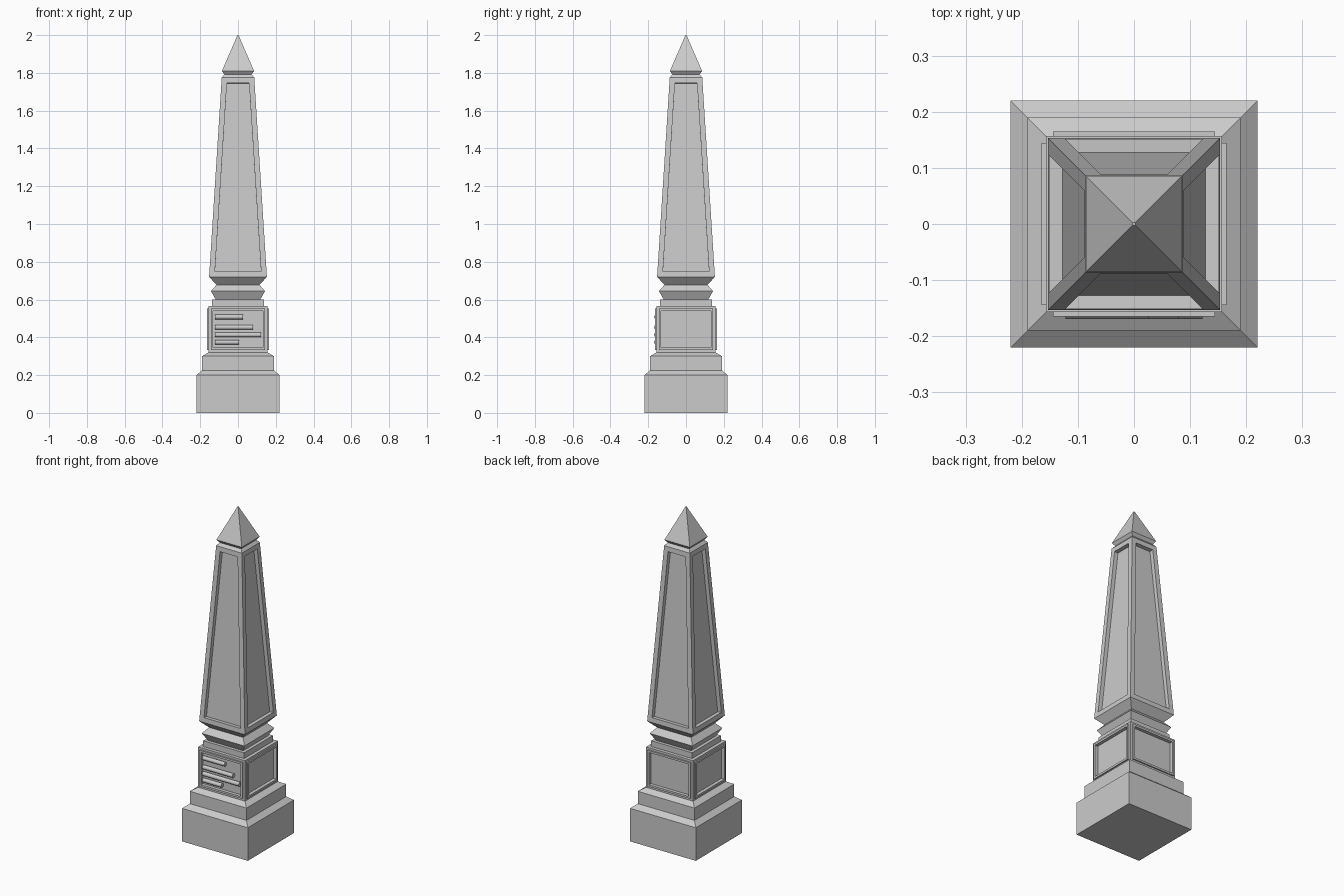
import bpy, bmesh, math

cube = bpy.data.objects.get("Cube")
if cube:
    bpy.data.objects.remove(cube, do_unlink=True)

stone = bpy.data.materials.new("grey stone")
stone.use_nodes = True
GREY = (0.6, 0.6, 0.6, 1)
stone.diffuse_color = GREY
stone.node_tree.nodes["Principled BSDF"].inputs["Base Color"].default_value = GREY


def finish(name, bm):
    bmesh.ops.recalc_face_normals(bm, faces=bm.faces)
    mesh = bpy.data.meshes.new(name)
    bm.to_mesh(mesh)
    bm.free()
    mesh.materials.append(stone)
    obj = bpy.data.objects.new(name, mesh)
    bpy.context.collection.objects.link(obj)
    return obj


def square_stack(name, profile, panel_steps=()):
    """Stack square rings of (half width, height); panel_steps are
    (inset, depth) pairs applied in turn to each of the four sides."""
    bm = bmesh.new()
    rings = [[bm.verts.new((sx * h, sy * h, z))
              for sx, sy in ((-1, -1), (1, -1), (1, 1), (-1, 1))]
             for h, z in profile]
    bm.faces.new(rings[0][::-1])
    bm.faces.new(rings[-1])
    sides = []
    for low, high in zip(rings, rings[1:]):
        for i in range(4):
            j = (i + 1) % 4
            sides.append(bm.faces.new((low[i], low[j], high[j], high[i])))
    bm.normal_update()
    for inset, depth in panel_steps:
        bmesh.ops.inset_individual(bm, faces=sides, thickness=inset,
                                   depth=depth, use_even_offset=True)
        bm.normal_update()
    return finish(name, bm)


# Stepped base with sloping shoulders
square_stack("base", [(0.22, 0), (0.22, 0.2), (0.19, 0.225),
                      (0.19, 0.3), (0.157, 0.32)])

# Pedestal block with a raised frame around a sunken panel on each side
square_stack("pedestal", [(0.157, 0.32), (0.157, 0.565)],
             [(0.013, 0), (0, 0.008), (0.012, 0), (0, -0.02)])

# Neck mouldings between pedestal and shaft
square_stack("neck", [(0.137, 0.565), (0.137, 0.6), (0.118, 0.6),
                      (0.143, 0.645), (0.114, 0.678), (0.153, 0.72)])

# Tapered shaft with a sunken panel on each side
square_stack("shaft", [(0.153, 0.72), (0.086, 1.775)],
             [(0.029, 0), (0, -0.024)])

# Pinched collar and pyramid tip
square_stack("pyramid_cap", [(0.086, 1.775), (0.072, 1.792),
                             (0.085, 1.81), (0.003, 2.0)])

# Plain rods lying across the front panel: right-hand end and height
for n, (end, z) in enumerate([(0.026, 0.508), (0.08, 0.453),
                              (0.122, 0.413), (0.005, 0.374)], 1):
    start, radius = -0.122, 0.0125
    bpy.ops.mesh.primitive_cylinder_add(
        vertices=12, radius=radius, depth=end - start,
        location=((start + end) / 2, -0.157, z),
        rotation=(0, math.pi / 2, 0))
    rod = bpy.context.object
    rod.name = f"front_rod_{n}"
    rod.data.materials.append(stone)
    bpy.ops.object.shade_smooth_by_angle(angle=math.radians(40))
